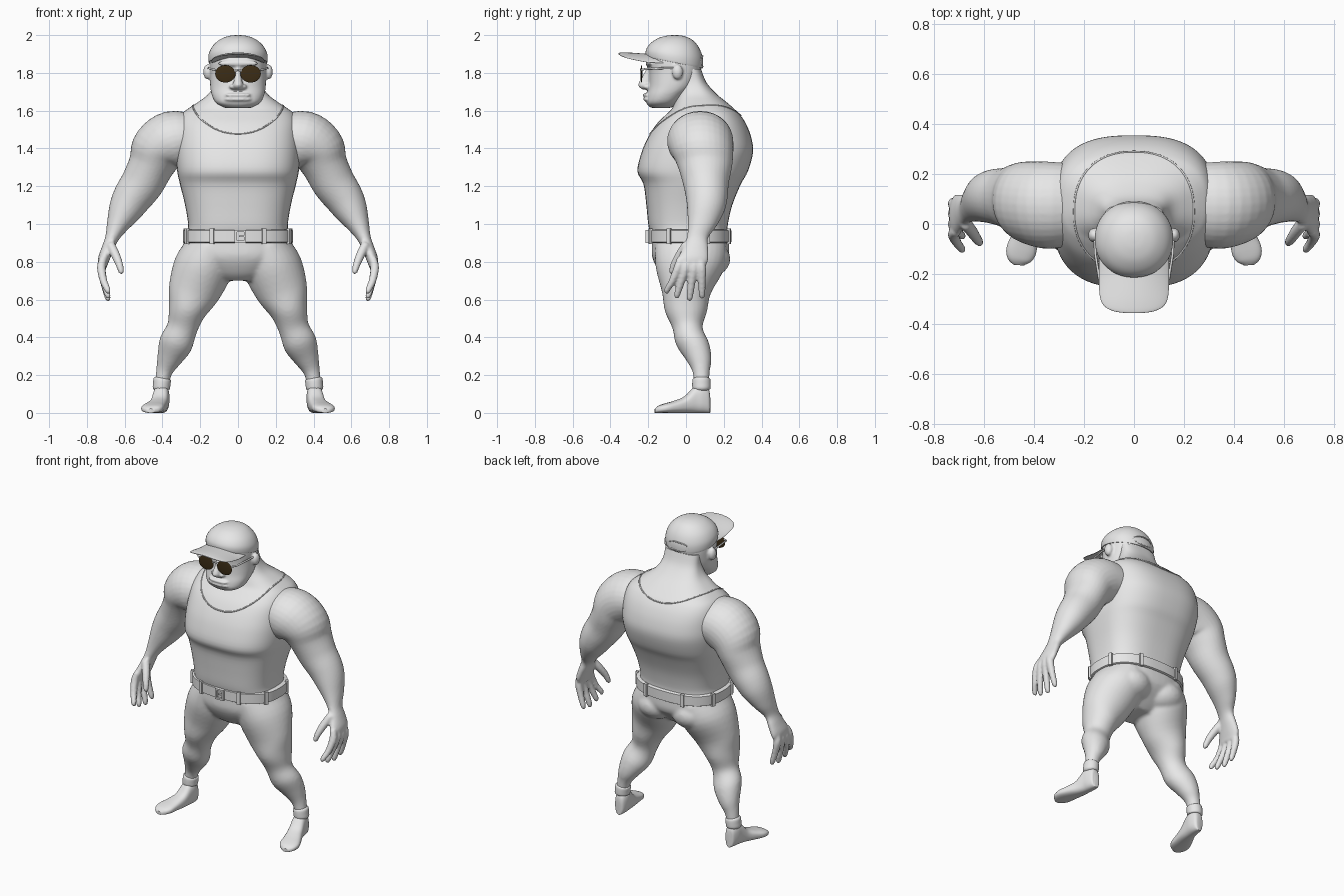
import bpy, bmesh, math
from mathutils import Vector, Matrix
from mathutils.bvhtree import BVHTree

if "Cube" in bpy.data.objects:
    bpy.data.objects.remove(bpy.data.objects["Cube"])

X, Y, Z = Vector((1, 0, 0)), Vector((0, 1, 0)), Vector((0, 0, 1))


def material(name, colour):
    m = bpy.data.materials.new(name)
    m.use_nodes = True
    m.diffuse_color = (*colour, 1)
    m.node_tree.nodes["Principled BSDF"].inputs["Base Color"].default_value = (*colour, 1)
    return m


GREY = material("plain grey", (0.8, 0.8, 0.8))
BROWN = material("dark brown lens", (0.045, 0.026, 0.008))


def oval(t, power):
    """Point on a unit superellipse."""
    c, s = math.cos(t), math.sin(t)
    e = 2 / power
    return math.copysign(abs(c) ** e, c), math.copysign(abs(s) ** e, s)


def spline(rows, steps):
    """Smooth in-between rows through the given stations."""
    out = []
    for i in range(len(rows) - 1):
        p = [rows[max(0, min(len(rows) - 1, i + k))] for k in (-1, 0, 1, 2)]
        for s in range(steps):
            t = s / steps
            out.append([b + 0.5 * t * (c - a + t * (2*a - 5*b + 4*c - d + t * (3*(b - c) + d - a)))
                        for a, b, c, d in zip(*p)])
    return out + [list(rows[-1])]


def sweep(bm, rows, power=2, side=Y, steps=4, n=32):
    """Closed body through rows of (x, y, z, half width, half depth along side)."""
    rows = spline(rows, steps)
    mids = [Vector(r[:3]) for r in rows]
    rings = []
    for i, r in enumerate(rows):
        tangent = mids[min(i + 1, len(mids) - 1)] - mids[max(i - 1, 0)]
        across = side.cross(tangent).normalized()
        ring = []
        for k in range(n):
            c, s = oval(math.tau * k / n, power)
            ring.append(bm.verts.new(mids[i] + across * c * r[3] + side * s * r[4]))
        rings.append(ring)
    for a, b in zip(rings, rings[1:]):
        for k in range(n):
            bm.faces.new((a[k], a[k - 1], b[k - 1], b[k]))
    bm.faces.new(rings[0])
    bm.faces.new(rings[-1])
    return [v for ring in rings for v in ring]


def ball(bm, centre, radii):
    bmesh.ops.create_uvsphere(bm, u_segments=24, v_segments=14, radius=1,
                              matrix=Matrix.Translation(centre) @ Matrix.Diagonal((*radii, 1)))


def box(bm, centre, size, turn=0):
    bmesh.ops.create_cube(bm, size=1, matrix=Matrix.Translation(centre)
                          @ Matrix.Rotation(turn, 4, "Z") @ Matrix.Diagonal((*size, 1)))


def finish(name, bm, mat=GREY, mirror=False, voxel=0, relax=3):
    bmesh.ops.recalc_face_normals(bm, faces=bm.faces)
    mesh = bpy.data.meshes.new(name)
    bm.to_mesh(mesh)
    bm.free()
    mesh.materials.append(mat)
    ob = bpy.data.objects.new(name, mesh)
    bpy.context.collection.objects.link(ob)
    bpy.ops.object.select_all(action="DESELECT")
    ob.select_set(True)
    bpy.context.view_layer.objects.active = ob
    bpy.ops.object.shade_smooth_by_angle(angle=0.8)
    if mirror:
        ob.modifiers.new("Mirror", "MIRROR").use_mirror_merge = False
    if voxel:
        m = ob.modifiers.new("Fuse", "REMESH")
        m.mode, m.voxel_size, m.use_smooth_shade = "VOXEL", voxel, True
        m = ob.modifiers.new("Relax", "SMOOTH")
        m.factor, m.iterations = 0.5, relax
    return ob


def tube(name, points, radius, cyclic=False):
    cu = bpy.data.curves.new(name, "CURVE")
    cu.dimensions, cu.bevel_depth, cu.bevel_resolution = "3D", radius, 2
    sp = cu.splines.new("POLY")
    sp.points.add(len(points) - 1)
    for p, q in zip(sp.points, points):
        p.co = (*q, 1)
    sp.use_cyclic_u = cyclic
    cu.materials.append(GREY)
    ob = bpy.data.objects.new(name, cu)
    bpy.context.collection.objects.link(ob)


def standing(rows):
    """Turn (z, half width, front y, back y) into sweep rows."""
    return [(0, (f + b) / 2, z, w, (b - f) / 2) for z, w, f, b in rows]


# Torso in a vest, running up into the neck
torso = bmesh.new()
sweep(torso, standing([
    (.955, .268, -.19, .22), (1.0, .264, -.2, .222), (1.1, .28, -.21, .245), (1.21, .307, -.225, .29),
    (1.28, .322, -.257, .328), (1.38, .33, -.235, .355), (1.46, .327, -.2, .345), (1.53, .32, -.155, .318),
    (1.58, .3, -.105, .285), (1.61, .265, -.075, .255), (1.645, .212, -.06, .215), (1.69, .155, -.045, .16),
    (1.75, .125, -.03, .108), (1.82, .12, -.03, .08)]), power=2.7, n=64)
tree = BVHTree.FromBMesh(torso)
finish("torso", torso)

# Neckline edge laid on the torso
ring = []
for k in range(64):
    c, s = oval(math.tau * k / 64, 2.3)
    hit = tree.ray_cast(Vector((.24 * c, .05 + .24 * s, 3)), -Z)[0]
    if hit:
        ring.append(hit)
tube("neckline", ring, .004, True)

# Arms and hands
bm = bmesh.new()
sweep(bm, [(.22, .08, 1.45, .13, .16), (.34, .075, 1.44, .16, .175), (.42, .085, 1.39, .15, .166),
           (.46, .1, 1.31, .122, .145), (.505, .105, 1.22, .114, .122), (.56, .11, 1.14, .104, .11),
           (.6, .105, 1.07, .088, .098), (.64, .085, .99, .058, .075), (.668, .06, .925, .036, .056),
           (.69, .05, .87, .032, .068), (.712, .035, .81, .03, .083), (.715, .025, .77, .02, .075)])
for knuckle, tip, low in ((-.042, -.1, .63), (0, -.047, .605), (.042, .02, .592), (.082, .085, .605)):
    sweep(bm, [(.712, knuckle * .8 + .005, .82, .02, .02), (.724, knuckle, .77, .023, .024),
               (.712, (knuckle + tip) / 2, .7, .02, .021), (.69, tip, low + .02, .016, .017),
               (.685, tip, low, .007, .007)], n=16)
sweep(bm, [(.68, .01, .9, .024, .03), (.65, -.03, .84, .024, .027), (.628, -.062, .785, .02, .021),
           (.618, -.075, .745, .014, .015), (.617, -.077, .735, .006, .006)], n=16)
finish("arms", bm, mirror=True, voxel=.008, relax=3)

# Trousers: hips and legs fused
bm = bmesh.new()
sweep(bm, standing([(.97, .272, -.18, .222), (.9, .278, -.18, .228), (.82, .26, -.178, .22),
                    (.74, .17, -.135, .14), (.7, .11, -.09, .09)]), power=2.4, n=48)
sweep(bm, [(.14, .025, .88, .13, .19), (.185, .022, .77, .155, .182), (.235, .003, .64, .137, .13),
           (.27, 0, .54, .1, .112), (.295, .008, .45, .081, .08), (.33, .035, .365, .089, .088),
           (.365, .067, .285, .066, .068), (.39, .08, .22, .044, .046), (.405, .082, .15, .037, .04)])
ball(bm, (.125, .11, .815), (.13, .125, .1))
for v in bm.verts:
    v.co.x = v.co.x
finish("trousers", bm, mirror=True, voxel=.01, relax=6)

# Ankle cuffs and shoes
bm = bmesh.new()
sweep(bm, [(.4, .082, .185, .036, .038), (.401, .082, .178, .046, .047), (.404, .082, .15, .046, .049),
           (.406, .082, .128, .045, .047), (.406, .082, .12, .034, .036)], steps=3)
finish("ankle_cuffs", bm, mirror=True)
bm = bmesh.new()
sweep(bm, [(x, y, top / 2, w, top / 2) for x, y, top, w in (
    (.402, .128, .085, .014), (.402, .12, .125, .03), (.404, .085, .15, .041), (.409, .045, .14, .043),
    (.42, -.005, .088, .047), (.438, -.06, .064, .055), (.453, -.11, .05, .06),
    (.46, -.145, .038, .047), (.462, -.165, .022, .02))], power=2.6, side=Z)
finish("shoes", bm, mirror=True)

# Belt with loops and buckle
bm = bmesh.new()
sweep(bm, standing([(z, .284 + g, -.193 - g, .233 + g) for z, g in
                    ((.9, 0), (.904, .007), (.966, .007), (.97, 0))]), power=2.5, steps=1, n=64)
finish("belt", bm)
bm = bmesh.new()
for deg in (20, 68, 112, 160, 205, 247, 293, 335):
    c, s = oval(math.radians(deg), 2.5)
    turn = math.atan2(math.copysign(abs(s) ** 1.5, s) / .22, math.copysign(abs(c) ** 1.5, c) / .291)
    box(bm, (.291 * c, .02 + .22 * s, .935), (.018, .022, .082), turn)
finish("belt_loops", bm)
bm = bmesh.new()
for dx in (-.024, .024):
    box(bm, (.012 + dx, -.204, .935), (.011, .02, .066))
for dz in (-.029, .029):
    box(bm, (.012, -.204, .935 + dz), (.058, .02, .011))
box(bm, (.02, -.204, .935), (.03, .012, .009))
finish("belt_buckle", bm)

# Head with brow, nose, lips and ears fused
bm = bmesh.new()
sweep(bm, standing([(1.615, .07, -.185, -.08), (1.64, .116, -.21, -.04), (1.68, .138, -.208, 0),
                    (1.73, .147, -.197, .05), (1.8, .148, -.195, .078), (1.87, .148, -.2, .08),
                    (1.93, .13, -.18, .06)]), power=2.3, n=48)
ball(bm, (0, -.195, 1.85), (.11, .018, .018))
sweep(bm, [(0, -.19, 1.83, .014, .014), (0, -.205, 1.785, .017, .024),
           (0, -.222, 1.735, .026, .032), (0, -.21, 1.712, .02, .02)], n=20)
for z, y in ((1.683, -.207), (1.66, -.205)):
    ball(bm, (0, y, z), (.07, .022, .0115))
for s in (-1, 1):
    ball(bm, (s * .028, -.207, 1.727), (.018, .02, .014))
    ball(bm, (s * .16, -.045, 1.805), (.024, .029, .04))
finish("head", bm, voxel=.007, relax=2)

# Cap crown, tilted down to the back
bm = bmesh.new()
for v in sweep(bm, standing([(1.855, .15, -.205, .082), (1.858, .156, -.213, .09), (1.9, .155, -.212, .089),
                             (1.945, .132, -.19, .068), (1.98, .09, -.15, .03), (1.996, .045, -.105, -.015),
                             (2.0, .008, -.068, -.052)]), power=2.1, n=48):
    v.co.z += -.2 * (v.co.y + .06) * max(0, (2 - v.co.z) / .145)
finish("cap_crown", bm)

# Cap brim, arched across
bm = bmesh.new()
for v in sweep(bm, [(0, -.12, 1.89, .14, .008), (0, -.2, 1.893, .141, .008), (0, -.29, 1.9, .137, .007),
                    (0, -.33, 1.902, .118, .006), (0, -.35, 1.902, .08, .005),
                    (0, -.357, 1.902, .035, .003)], power=2.6, side=Z, n=48):
    v.co.z -= v.co.x ** 2 * (1.9 + 5 * min(0, v.co.y + .2))
finish("cap_brim", bm)

# Oval opening edge at the back of the cap
back = []
for k in range(32):
    t = math.tau * k / 32
    x = .07 * math.cos(t)
    back.append((x, -.06 + .149 * math.sqrt(1 - (x / .156) ** 2), 1.862 + .028 * math.sin(t)))
tube("cap_back_opening", back, .004, True)

# Sunglasses: tinted lenses, rims, bridge and temples
bm = bmesh.new()
ball(bm, (.067, -.236, 1.795), (.054, .005, .046))
finish("lenses", bm, BROWN, mirror=True)
for s, word in ((1, "left"), (-1, "right")):
    tube(word + "_temple", [(s * .115, -.236, 1.815), (s * .14, -.22, 1.82), (s * .155, -.12, 1.825),
                            (s * .158, -.04, 1.825)], .0055)
tube("bridge", [(-.02, -.236, 1.81), (0, -.239, 1.816), (.02, -.236, 1.81)], .005)
